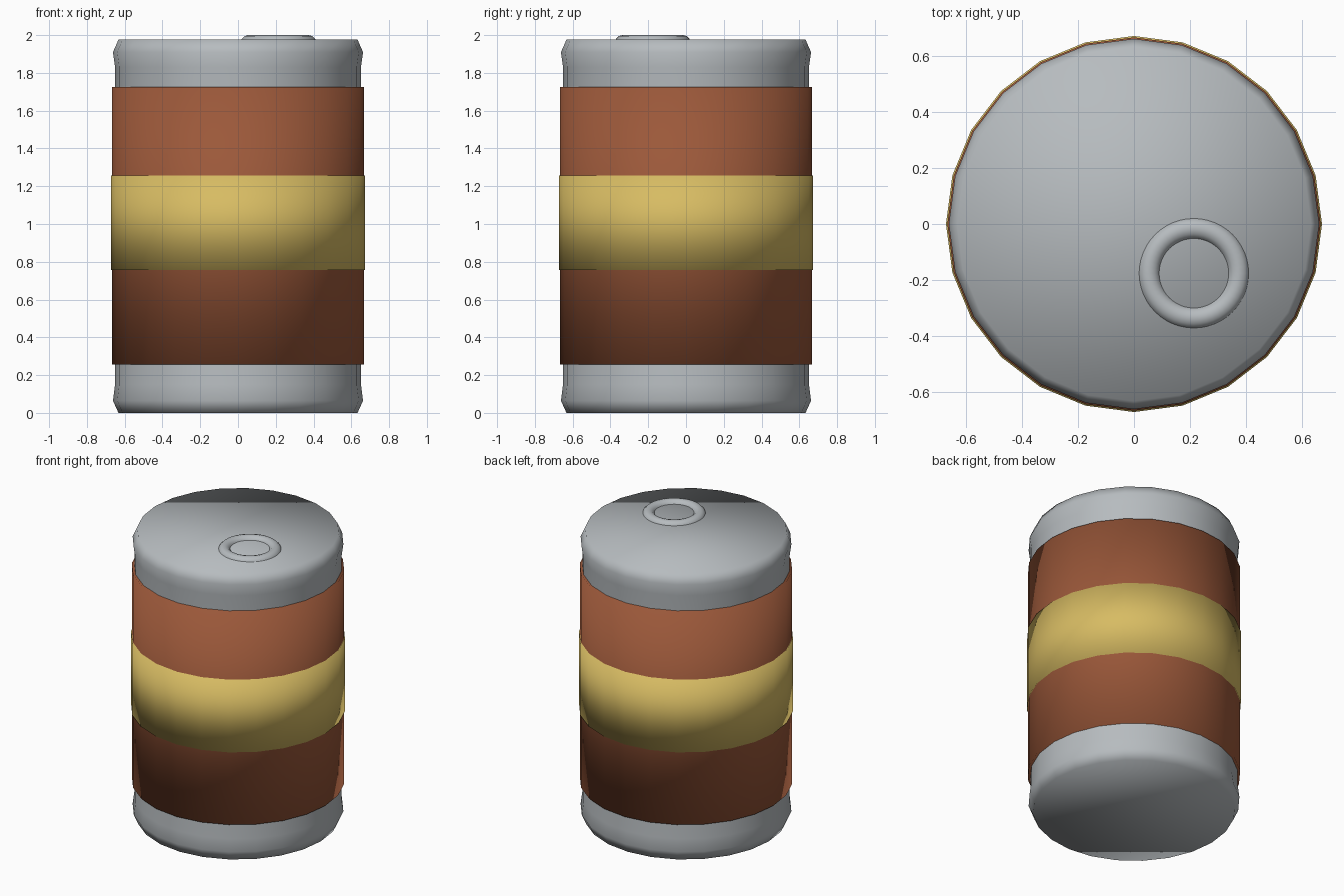
import bpy, math

if "Cube" in bpy.data.objects:
    bpy.data.objects.remove(bpy.data.objects["Cube"])

SIDES = 24

def material(name, rgb):
    m = bpy.data.materials.new(name)
    m.diffuse_color = (*rgb, 1)
    m.use_nodes = True
    m.node_tree.nodes["Principled BSDF"].inputs["Base Color"].default_value = m.diffuse_color
    return m

silver = material("silver metal", (0.47, 0.50, 0.52))
brown = material("rust brown", (0.33, 0.098, 0.042))
gold = material("pale gold", (0.68, 0.50, 0.125))

def lathe(name, profile, mat):
    """Closed solid of revolution from (radius, z) points, bottom to top."""
    verts = [(r * math.cos(2 * math.pi * i / SIDES), r * math.sin(2 * math.pi * i / SIDES), z)
             for r, z in profile for i in range(SIDES)]
    faces = [tuple(reversed(range(SIDES)))]
    for k in range(len(profile) - 1):
        for i in range(SIDES):
            j = (i + 1) % SIDES
            a, b = k * SIDES, (k + 1) * SIDES
            faces.append((a + i, a + j, b + j, b + i))
    top = (len(profile) - 1) * SIDES
    faces.append(tuple(range(top, top + SIDES)))
    me = bpy.data.meshes.new(name)
    me.from_pydata(verts, [], faces)
    me.polygons.foreach_set("use_smooth", [True] * len(me.polygons))
    me.materials.append(mat)
    ob = bpy.data.objects.new(name, me)
    bpy.context.collection.objects.link(ob)
    return ob

# metal can with flared rims
lathe("can_body", [(0.633, 0), (0.662, 0.065), (0.651, 0.15),
                   (0.651, 1.83), (0.662, 1.91), (0.633, 1.976)], silver)
# wrap-around label and its centre stripe
lathe("label", [(0.667, 0.255), (0.667, 1.725)], brown)
lathe("label_stripe", [(0.672, 0.757), (0.672, 1.257)], gold)

# pull ring, half sunk into the lid
bpy.ops.mesh.primitive_torus_add(location=(0.214, -0.176, 1.96), major_radius=0.16,
                                 minor_radius=0.04, major_segments=48, minor_segments=12)
ring = bpy.context.object
ring.name = "pull_ring"
ring.data.materials.append(silver)
bpy.ops.object.shade_smooth()
